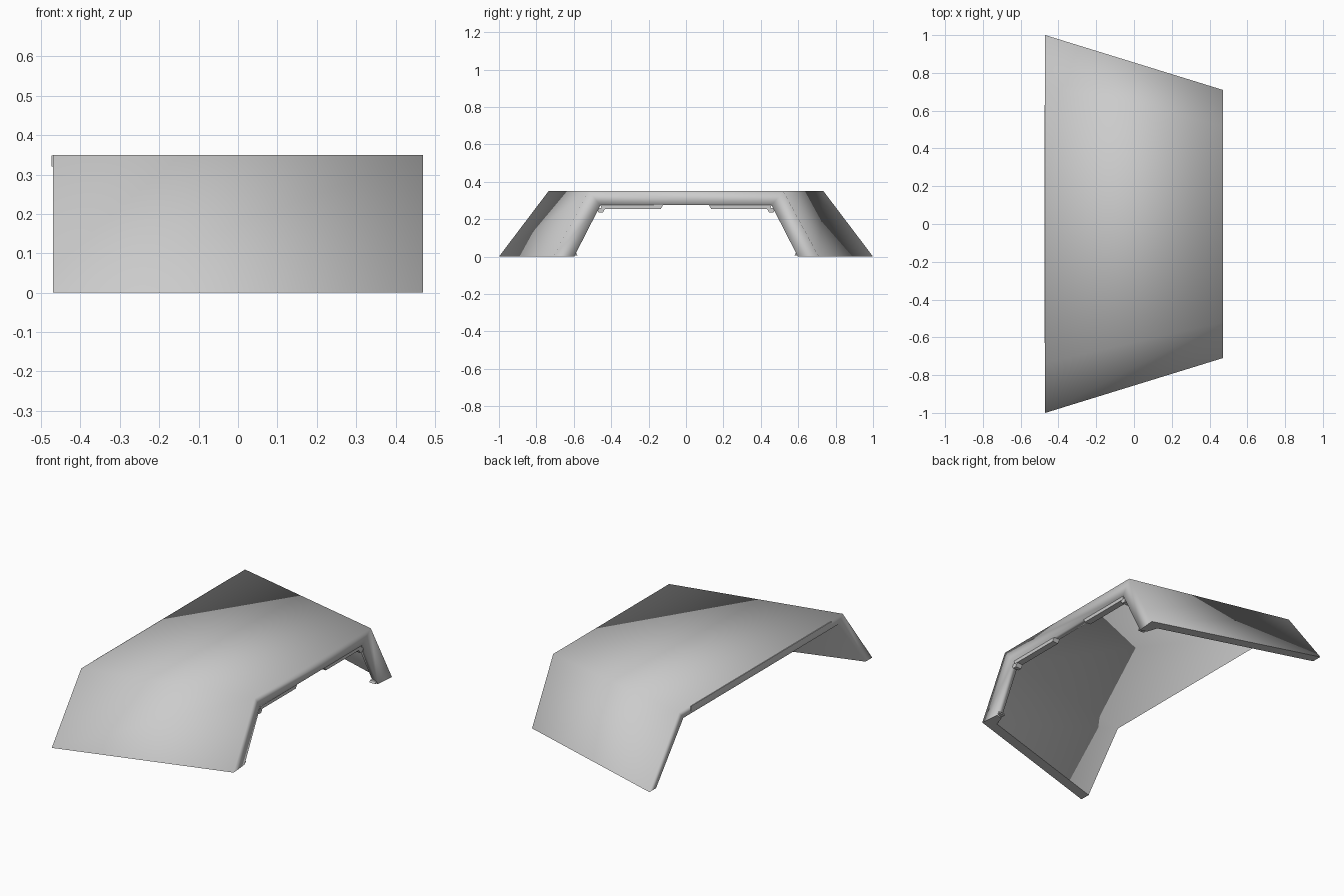
import bpy, bmesh

if "Cube" in bpy.data.objects:
    bpy.data.objects.remove(bpy.data.objects["Cube"])

H = 0.35          # height of the flat top
X = 0.47          # half depth


def arch(x, dw, dt, dz):
    """Four-point trapezoid arch at depth x, inset at foot, shoulder and top."""
    t = (x + X) / (2 * X)
    foot = 1.0 - 0.29 * t - dw
    shoulder = 0.735 - 0.215 * t - dt
    return [(x, -foot, 0), (x, -shoulder, H - dz), (x, shoulder, H - dz), (x, foot, 0)]


def finish(name, bm, smooth):
    bmesh.ops.recalc_face_normals(bm, faces=bm.faces)
    for f in bm.faces:
        f.smooth = smooth
    me = bpy.data.meshes.new(name)
    bm.to_mesh(me)
    bm.free()
    ob = bpy.data.objects.new(name, me)
    bpy.context.collection.objects.link(ob)
    return ob


def prism(name, profile, x0, x1):
    """Extrude a (y, z) outline along x."""
    bm = bmesh.new()
    f = bm.faces.new([bm.verts.new((x0, y, z)) for y, z in profile])
    r = bmesh.ops.extrude_face_region(bm, geom=[f])
    for v in r["geom"]:
        if isinstance(v, bmesh.types.BMVert):
            v.co.x = x1
    return finish(name, bm, False)


# Main shell: outer skin, deep turned-in lip at +x, inner skin
sections = [(-X, 0, 0, 0), (X, 0, 0, 0),
            (0.46, 0.115, 0.065, 0.075), (0.42, 0.115, 0.065, 0.075),
            (0.40, 0.06, 0.04, 0.045), (-X, 0.06, 0.04, 0.045)]
bm = bmesh.new()
rings = [[bm.verts.new(p) for p in arch(*s)] for s in sections]
n = len(rings)
for i in range(n):
    a, b = rings[i], rings[(i + 1) % n]
    for j in range(3):
        bm.faces.new((a[j], a[j + 1], b[j + 1], b[j]))
# Flat feet, kept sharp against the smooth skin
for j in (0, 3):
    foot = bm.faces.new([r[j] for r in rings])
    for e in foot.edges:
        e.smooth = False
finish("hood_shell", bm, True)

# Small details under the lip, mirrored left and right
for side, s in (("left", -1), ("right", 1)):
    prism("lip_strip_" + side,
          [(s * y, z) for y, z in ((0.12, 0.28), (0.135, 0.255), (0.45, 0.255), (0.46, 0.28))],
          0.42, 0.458)
    prism("corner_clip_" + side,
          [(s * y, z) for y, z in ((0.43, 0.26), (0.445, 0.235), (0.467, 0.235), (0.48, 0.26))],
          0.42, 0.457)
    prism("foot_clip_" + side,
          [(s * y, z) for y, z in ((0.58, 0.006), (0.585, 0.018), (0.605, 0.018), (0.61, 0.006))],
          0.42, 0.457)

# Thin strip along the wide open edge
prism("edge_strip", [(-0.63, 0.32), (0.63, 0.32), (0.63, 0.348), (-0.63, 0.348)], -0.474, -0.46)
